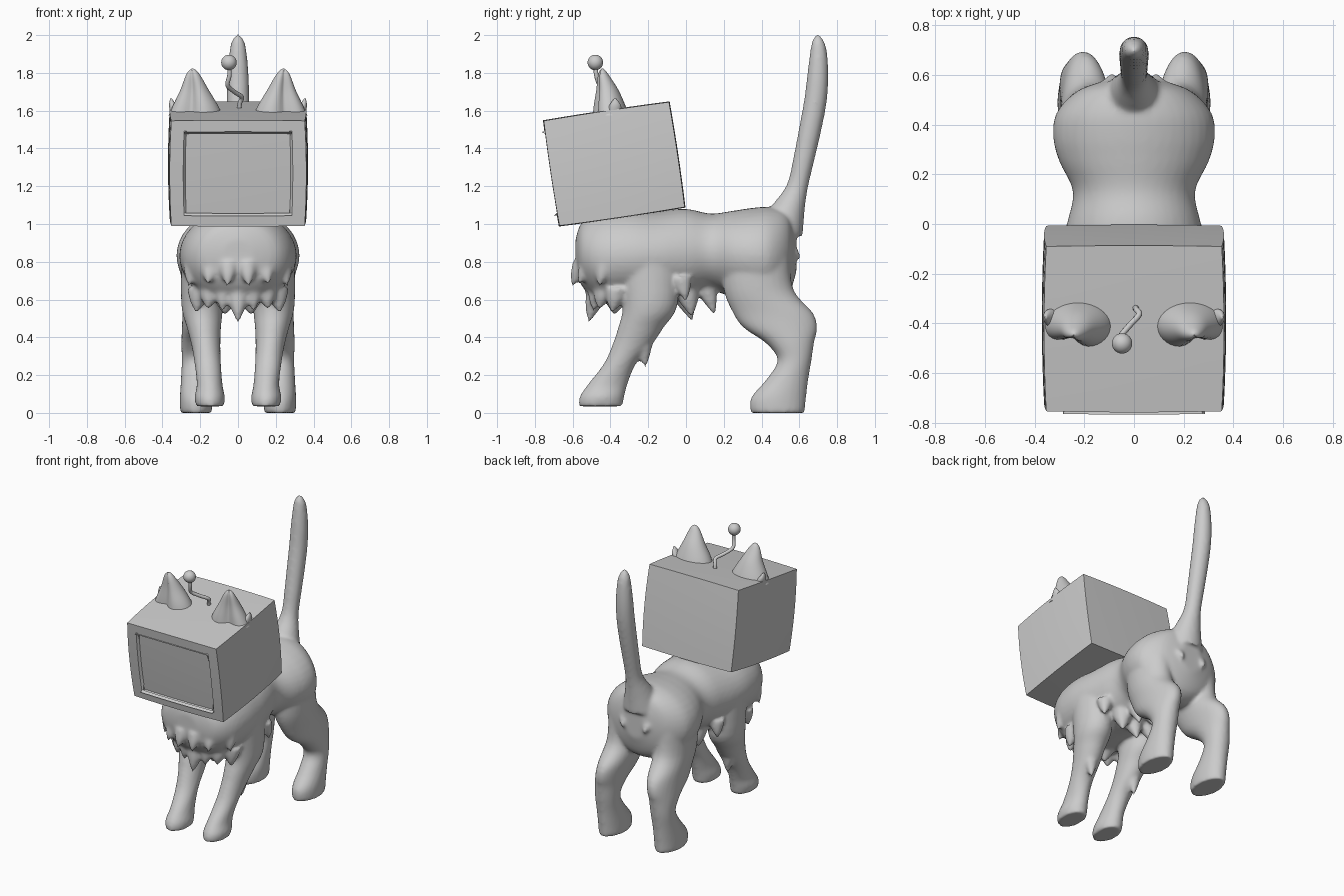
import bpy, bmesh, math
from mathutils import Vector, Matrix

if "Cube" in bpy.data.objects:
    bpy.data.objects.remove(bpy.data.objects["Cube"])

X, Y, Z = Vector((1, 0, 0)), Vector((0, 1, 0)), Vector((0, 0, 1))


def smooth_rows(rows, steps=4):
    """Catmull-Rom interpolation of rows of numbers."""
    out = []
    for i in range(len(rows) - 1):
        p0, p1 = rows[max(i - 1, 0)], rows[i]
        p2, p3 = rows[i + 1], rows[min(i + 2, len(rows) - 1)]
        for k in range(steps):
            t = k / steps
            out.append([0.5 * (2 * b + (c - a) * t + (2 * a - 5 * b + 4 * c - d) * t * t
                               + (3 * b - a - 3 * c + d) * t ** 3)
                        for a, b, c, d in zip(p0, p1, p2, p3)])
    return out + [list(rows[-1])]


def tube(bm, rows, u, v, n=28, dent=None):
    """Closed loft through rows of (x, y, z, radius_u, radius_v)."""
    rings = []
    for x, y, z, ru, rv in smooth_rows(rows):
        ring = []
        for i in range(n):
            a = 2 * math.pi * i / n
            k = dent(a) if dent else 1
            ring.append(bm.verts.new(Vector((x, y, z)) + k * (u * ru * math.cos(a) + v * rv * math.sin(a))))
        rings.append(ring)
    faces = [bm.faces.new(rings[0]), bm.faces.new(rings[-1])]
    for r, q in zip(rings, rings[1:]):
        for i in range(n):
            j = (i + 1) % n
            faces.append(bm.faces.new((r[i], r[j], q[j], q[i])))
    bmesh.ops.recalc_face_normals(bm, faces=faces)


def finish(bm, name, angle=180):
    me = bpy.data.meshes.new(name)
    bm.to_mesh(me)
    bm.free()
    ob = bpy.data.objects.new(name, me)
    bpy.context.collection.objects.link(ob)
    bpy.ops.object.select_all(action='DESELECT')
    ob.select_set(True)
    bpy.context.view_layer.objects.active = ob
    if angle < 180:
        bpy.ops.object.shade_smooth_by_angle(angle=math.radians(angle))
    else:
        bpy.ops.object.shade_smooth()
    return ob


# Torso: (y, z centre, half width, half height)
bm = bmesh.new()
torso = [(-.585, .85, .08, .07), (-.55, .84, .21, .17), (-.45, .825, .285, .24), (-.3, .83, .31, .25),
         (-.15, .83, .30, .24), (0, .84, .27, .24), (.13, .85, .245, .205), (.25, .84, .30, .23),
         (.35, .835, .325, .25), (.45, .83, .31, .26), (.54, .84, .22, .22), (.585, .85, .08, .1)]
tube(bm, [(0, y, z, a, b) for y, z, a, b in torso], X, Z, 40)

# Tail: (y, z, radius)
tail = [(.49, .96, .13), (.545, 1.09, .085), (.59, 1.2, .056), (.625, 1.35, .056), (.657, 1.5, .059),
        (.685, 1.65, .06), (.698, 1.78, .057), (.703, 1.9, .047), (.702, 1.965, .034), (.70, 2.005, .008)]
tube(bm, [(0, y, z, r, r) for y, z, r in tail], X, Vector((0, .98, -.2)))

# Legs: (x, y, z, half width, half depth)
front = [(.19, -.2, .82, .11, .16), (.19, -.19, .57, .11, .145), (.18, -.24, .45, .09, .12),
         (.17, -.285, .36, .077, .105), (.16, -.35, .26, .07, .085), (.15, -.415, .15, .068, .105),
         (.15, -.445, .085, .08, .118), (.148, -.452, .035, .074, .115)]
hind = [(.18, .37, .82, .125, .18), (.185, .385, .65, .115, .185), (.195, .46, .53, .1, .212),
        (.205, .5, .45, .092, .195), (.215, .55, .37, .085, .128), (.22, .575, .28, .078, .09),
        (.222, .538, .18, .08, .11), (.222, .49, .08, .086, .146), (.222, .485, 0, .084, .143)]
# Fur tufts: base point, tip point, base radius
tufts = [(0, -.46, .66, 0, -.515, .48, .07), (.07, -.46, .66, .085, -.49, .54, .06),
         (.14, -.42, .66, .16, -.46, .55, .07), (.05, -.54, .80, .055, -.605, .67, .06),
         (.14, -.50, .80, .16, -.57, .68, .06), (.23, -.42, .80, .26, -.46, .67, .06),
         (.20, -.36, .66, .22, -.39, .53, .07), (.06, -.36, .64, .07, -.38, .52, .08),
         (.18, -.23, .42, .18, -.215, .24, .06), (0, -.02, .64, 0, .03, .49, .07),
         (.10, 0, .65, .12, .03, .51, .07), (.07, .1, .67, .08, .15, .52, .06),
         (.22, -.03, .72, .25, 0, .59, .06), (.09, .54, .88, .09, .605, .81, .045)]
for s in (1, -1):
    for leg in (front, hind):
        tube(bm, [(s * x, y, z, a, b) for x, y, z, a, b in leg], X, Y)
    for bx, by, bz, tx, ty, tz, r in tufts:
        if bx == 0 and s < 0:
            continue
        base, tip = Vector((s * bx, by, bz)), Vector((s * tx, ty, tz))
        rows = [(*base.lerp(tip, t), r * k, r * k) for t, k in ((0, 1), (.45, .7), (.8, .33), (1, .1))]
        tube(bm, rows, X, Y, 12)

# Blend the body parts into one skin
body = finish(bm, "body")
rm = body.modifiers.new("blend", 'REMESH')
rm.mode = 'VOXEL'
rm.voxel_size = .012
rm.use_smooth_shade = True
sm = body.modifiers.new("relax", 'SMOOTH')
sm.factor, sm.iterations = .5, 7

# Box head with bulging walls and a recessed screen
bm = bmesh.new()
bmesh.ops.create_cube(bm, size=2)
half = Vector((.353, .335, .281))
bmesh.ops.scale(bm, vec=half, verts=bm.verts)
bmesh.ops.subdivide_edges(bm, edges=bm.edges[:], cuts=9, use_grid_fill=True)
bm.normal_update()
screen = [f for f in bm.faces if f.normal.y < -.9]
bmesh.ops.inset_region(bm, faces=screen, thickness=.07, use_even_offset=True)
bmesh.ops.inset_region(bm, faces=screen, thickness=.012, depth=-.016, use_even_offset=True)
for v in bm.verts:
    p = [v.co[i] / half[i] for i in range(3)]
    q = [max(0, 1 - c * c) for c in p]
    v.co.x *= 1 + .025 * (q[1] + q[2])
    v.co.y *= 1 + .012 * (q[0] + q[2])
    v.co.z *= 1 + .012 * (q[0] + q[1])
bmesh.ops.transform(bm, verts=bm.verts,
                    matrix=Matrix.Translation((0, -.38, 1.318)) @ Matrix.Rotation(math.radians(8.5), 4, 'X'))
bmesh.ops.recalc_face_normals(bm, faces=bm.faces)
finish(bm, "box_head", 30)

# Ears with a hollow front and a small outer fold
ear = [(.225, -.405, 1.575, .142, .1), (.225, -.41, 1.63, .118, .088), (.23, -.42, 1.71, .075, .062),
       (.237, -.437, 1.78, .042, .034), (.24, -.442, 1.81, .022, .018), (.24, -.443, 1.822, .005, .005)]
fold = [(.325, -.38, 1.59, .035, .04), (.345, -.375, 1.63, .02, .03), (.355, -.375, 1.665, .004, .005)]
for s, name in ((1, "ear_left"), (-1, "ear_right")):
    a0 = -math.pi / 2 + s * .3
    bm = bmesh.new()
    tube(bm, [(s * x, y, z, a, b) for x, y, z, a, b in ear], X, Y, 40,
         lambda a: 1 - .45 * math.exp(-((((a - a0 + math.pi) % (2 * math.pi)) - math.pi) / .45) ** 2))
    tube(bm, [(s * x, y, z, a, b) for x, y, z, a, b in fold], X, Y, 16)
    finish(bm, name, 60)

# Wavy antenna wire
wire = smooth_rows([(.005, -.335, 1.60), (.01, -.345, 1.64), (.02, -.365, 1.672), (-.02, -.41, 1.7),
                    (-.055, -.455, 1.735), (-.045, -.475, 1.79), (-.048, -.48, 1.86)], 6)
cu = bpy.data.curves.new("antenna_wire", 'CURVE')
cu.dimensions = '3D'
cu.bevel_depth = .012
cu.bevel_resolution = 3
cu.use_fill_caps = True
sp = cu.splines.new('POLY')
sp.points.add(len(wire) - 1)
for p, c in zip(sp.points, wire):
    p.co = (*c, 1)
bpy.context.collection.objects.link(bpy.data.objects.new("antenna_wire", cu))

# Antenna ball
bm = bmesh.new()
bmesh.ops.create_uvsphere(bm, u_segments=24, v_segments=16, radius=.041,
                          matrix=Matrix.Translation((-.048, -.48, 1.855)))
finish(bm, "antenna_ball")
